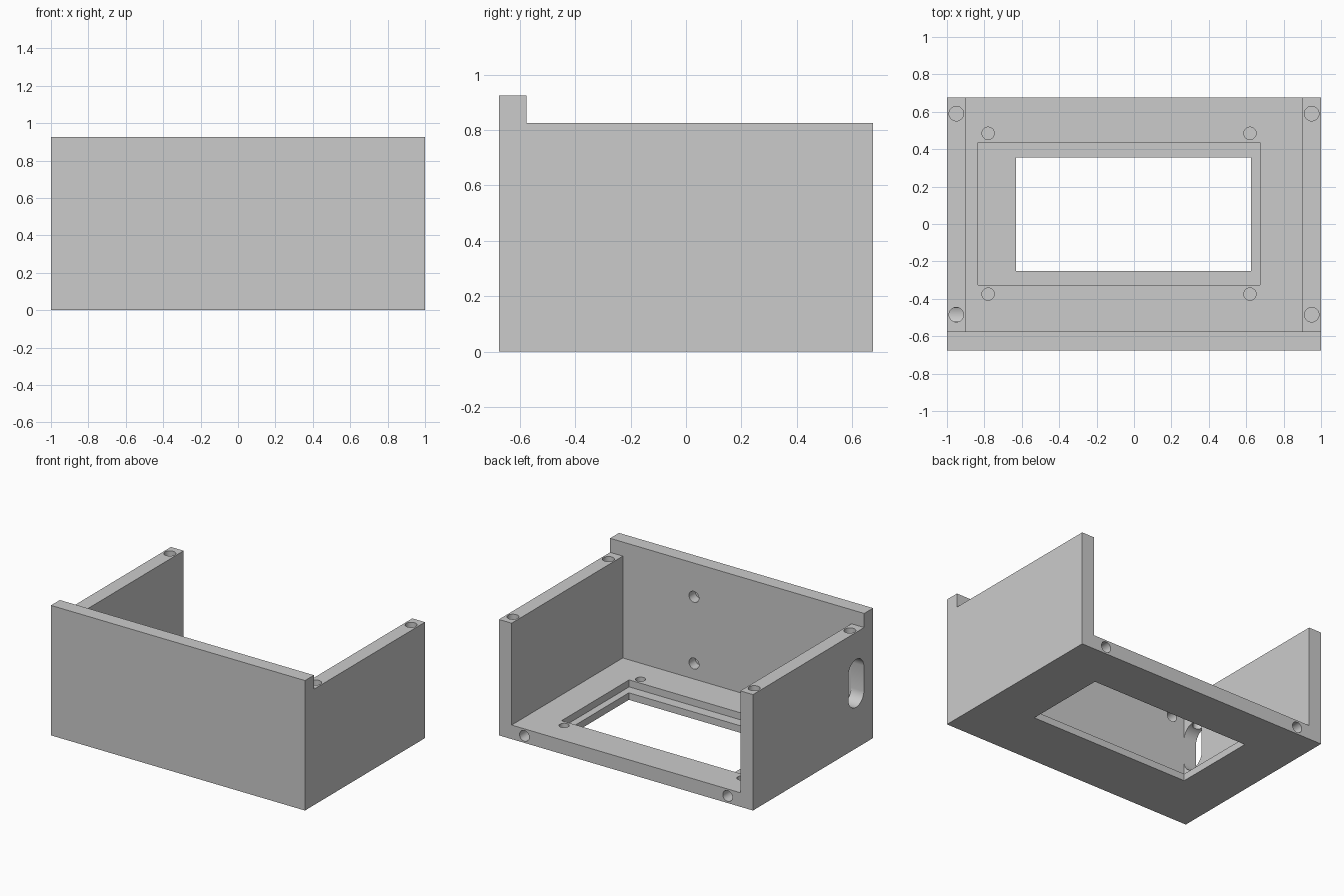
import bpy, bmesh, math
from mathutils import Matrix, Vector

cube = bpy.data.objects.get("Cube")
if cube:
    bpy.data.objects.remove(cube, do_unlink=True)

W, D, H = 1.0, 0.675, 0.925      # half width, half depth, height
T = 0.1                          # wall and floor thickness
SIDE_H = H - 0.1                 # side walls sit below the front panel
OVER = 0.2                       # how far cutters reach past a surface


def new_object(name, bm):
    mesh = bpy.data.meshes.new(name)
    bmesh.ops.recalc_face_normals(bm, faces=bm.faces)
    bm.to_mesh(mesh)
    bm.free()
    obj = bpy.data.objects.new(name, mesh)
    bpy.context.collection.objects.link(obj)
    return obj


def box(name, low, high):
    low, high = Vector(low), Vector(high)
    bm = bmesh.new()
    bmesh.ops.create_cube(bm, size=1)
    bmesh.ops.scale(bm, vec=high - low, verts=bm.verts)
    bmesh.ops.translate(bm, vec=(low + high) / 2, verts=bm.verts)
    return new_object(name, bm)


def drill(name, start, end, radius, stretch=0):
    """Round cutter from start to end; stretch turns it into an upright slot."""
    start, end = Vector(start), Vector(end)
    axis = end - start
    bm = bmesh.new()
    bmesh.ops.create_cone(bm, cap_ends=True, segments=32, radius1=radius,
                          radius2=radius, depth=axis.length)
    turn = axis.to_track_quat('Z', 'Y').to_matrix().to_4x4()
    spin = Matrix.Rotation(math.pi / 32, 4, 'Z')
    bm.transform(turn @ spin)
    for v in bm.verts:
        if stretch:
            v.co.z += math.copysign(stretch / 2, v.co.z)
    bmesh.ops.translate(bm, vec=(start + end) / 2, verts=bm.verts)
    return new_object(name, bm)


def cut(body, cutter):
    cutter.hide_render = True
    mod = body.modifiers.new("cut", 'BOOLEAN')
    mod.operation, mod.solver, mod.object = 'DIFFERENCE', 'EXACT', cutter
    bpy.context.view_layer.objects.active = body
    bpy.ops.object.modifier_apply(modifier=mod.name)
    bpy.data.objects.remove(cutter, do_unlink=True)


# Solid block, hollowed into a front panel, two side walls and a floor
body = box("enclosure_body", (-W, -D, 0), (W, D, H))
cut(body, box("top_step", (-W - OVER, T - D, SIDE_H), (W + OVER, D + OVER, H + OVER)))
cut(body, box("interior", (T - W, T - D, T), (W - T, D + OVER, H + OVER)))

# Floor window with a recessed ledge
cut(body, box("ledge", (-0.835, -0.325, T / 2), (0.675, 0.435, T + OVER)))
cut(body, box("window", (-0.63, -0.25, -OVER), (0.625, 0.355, T + OVER)))

# Cable slot through the right wall
slot_z = (SIDE_H + T) / 2
cut(body, drill("cable_slot", (-W - OVER, -0.485, slot_z), (T / 2 - W + T, -0.485, slot_z),
                0.088, stretch=0.165))

# Blind screw holes in the side wall tops
for x in (-0.95, 0.95):
    for y in (-0.485, 0.59):
        cut(body, drill("wall_hole", (x, y, SIDE_H - 0.2), (x, y, SIDE_H + OVER), 0.039))

# Blind screw holes in the floor around the window
for x in (-0.78, 0.62):
    for y in (-0.375, 0.485):
        cut(body, drill("floor_hole", (x, y, 0.03), (x, y, T + OVER), 0.033))

# Blind screw holes inside the front panel
for x in (-0.8, 0.34):
    for z in (0.21, 0.685):
        cut(body, drill("panel_hole", (x, -D + 0.03, z), (x, T - D + OVER, z), 0.039))

# Blind screw holes in the rear edge of the floor
for x in (-0.8, 0.8):
    cut(body, drill("rear_hole", (x, D - 0.14, T / 2), (x, D + OVER, T / 2), 0.038))

# Smooth the round bores, keep all edges crisp
bpy.ops.object.select_all(action='DESELECT')
body.select_set(True)
bpy.context.view_layer.objects.active = body
bpy.ops.object.shade_smooth_by_angle(angle=math.radians(30))
